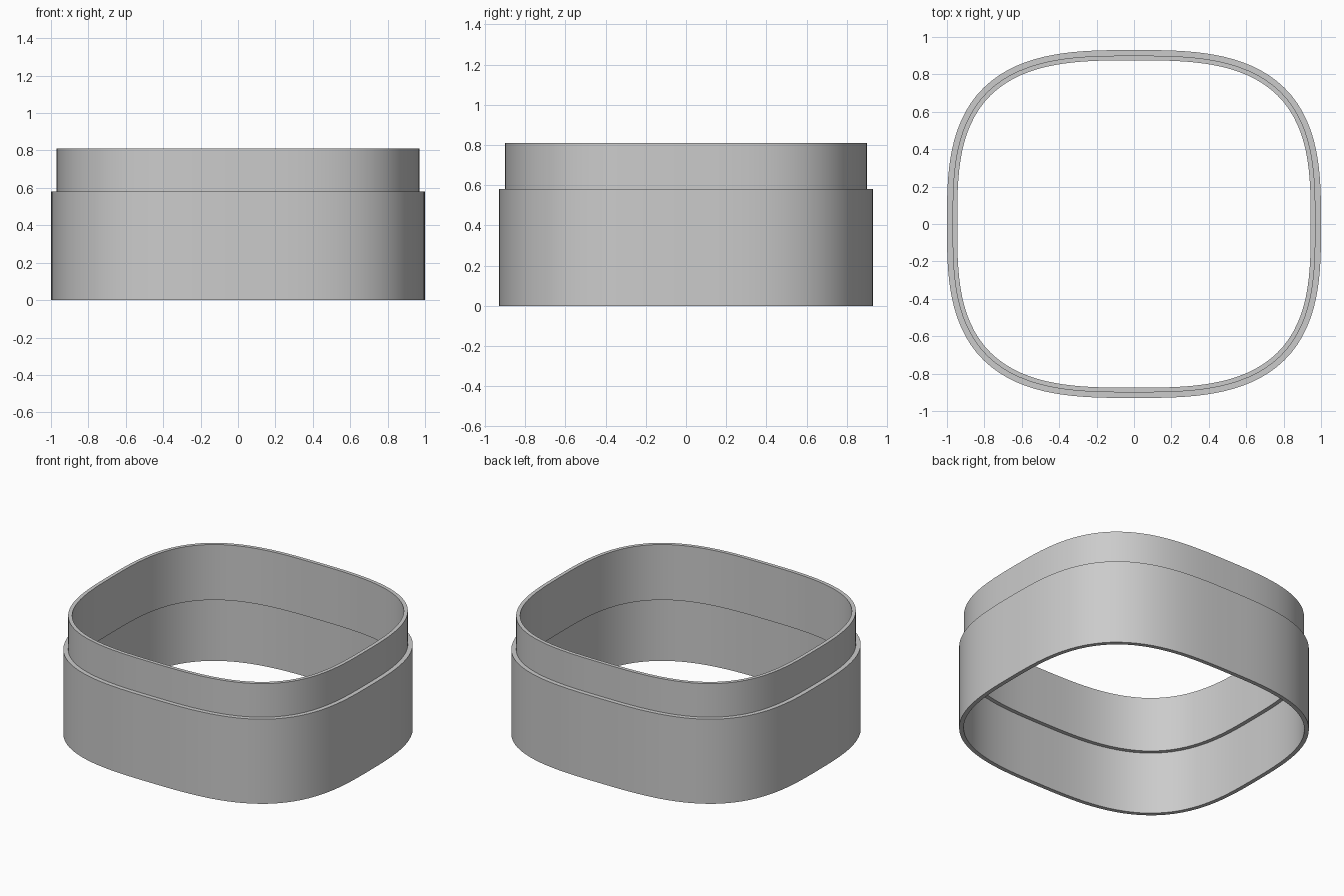
import bpy
import bmesh
from math import sin, cos, pi, copysign
from mathutils import Vector

cube = bpy.data.objects.get("Cube")
if cube:
    bpy.data.objects.remove(cube, do_unlink=True)

HALF_X, HALF_Y, POWER = 1.0, 0.93, 3.0
SEGMENTS = 128

# Wall cross-section: (inward offset from the outer outline, height)
PROFILE = [
    (0.0, 0.0), (0.0, 0.58),        # outer sleeve
    (0.03, 0.58), (0.03, 0.81),     # shoulder and raised collar
    (0.055, 0.81), (0.055, 0.43),   # collar rim and inside wall
    (0.028, 0.43), (0.028, 0.0),    # hidden ledge and sleeve inside
]


def outline(angle):
    """Point and outward normal of the rounded-square outline."""
    c, s = cos(angle), sin(angle)
    r = (abs(c / HALF_X) ** POWER + abs(s / HALF_Y) ** POWER) ** (-1 / POWER)
    p = Vector((r * c, r * s, 0))
    n = Vector((copysign(abs(p.x / HALF_X) ** (POWER - 1), p.x) / HALF_X,
                copysign(abs(p.y / HALF_Y) ** (POWER - 1), p.y) / HALF_Y, 0))
    return p, n.normalized()


# Material
grey = bpy.data.materials.new("plain grey")
grey.use_nodes = True
colour = (0.6, 0.6, 0.6, 1)
grey.diffuse_color = colour
grey.node_tree.nodes["Principled BSDF"].inputs["Base Color"].default_value = colour

# Sweep the cross-section around the outline
bm = bmesh.new()
rings = []
for i in range(SEGMENTS):
    p, n = outline(2 * pi * i / SEGMENTS)
    rings.append([bm.verts.new(p - n * inset + Vector((0, 0, z)))
                  for inset, z in PROFILE])
for i, ring in enumerate(rings):
    following = rings[(i + 1) % SEGMENTS]
    for j in range(len(PROFILE)):
        k = (j + 1) % len(PROFILE)
        bm.faces.new((ring[j], following[j], following[k], ring[k]))
bmesh.ops.recalc_face_normals(bm, faces=bm.faces)

mesh = bpy.data.meshes.new("stepped_ring")
bm.to_mesh(mesh)
bm.free()
mesh.materials.append(grey)
ring_obj = bpy.data.objects.new("stepped_ring", mesh)
bpy.context.collection.objects.link(ring_obj)

# Smooth walls with crisp steps
bpy.context.view_layer.objects.active = ring_obj
ring_obj.select_set(True)
bpy.ops.object.shade_smooth_by_angle(angle=pi / 6)
